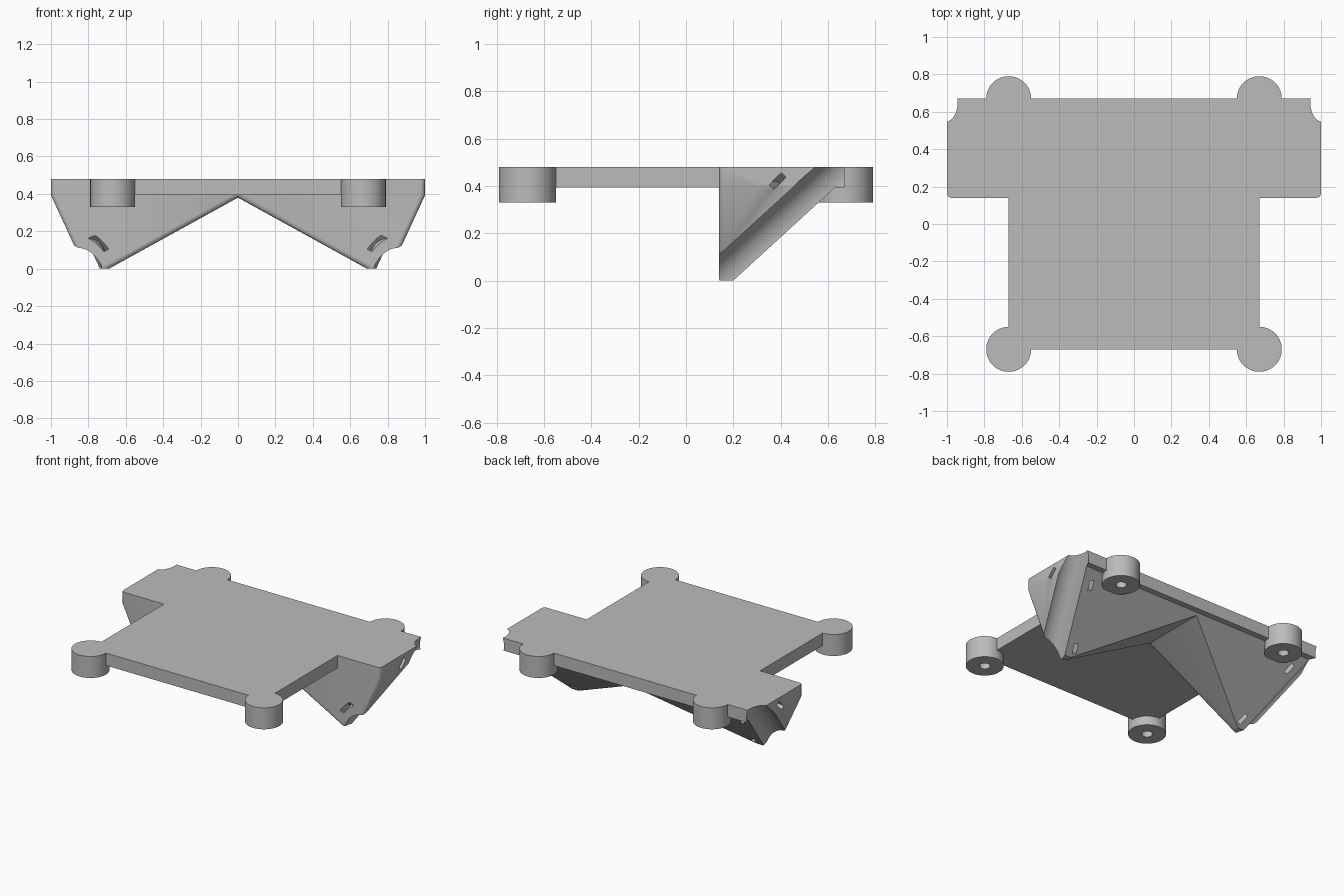
import bpy, bmesh, math
from mathutils import Vector, Matrix

cube = bpy.data.objects.get("Cube")
if cube:
    bpy.data.objects.remove(cube, do_unlink=True)

grey = bpy.data.materials.new("plain_grey")
grey.use_nodes = True
COLOUR = (0.5, 0.5, 0.5, 1)
grey.diffuse_color = COLOUR
grey.node_tree.nodes["Principled BSDF"].inputs["Base Color"].default_value = COLOUR

TOP, PLATE, POST = 0.48, 0.393, 0.33
FRONT, BACK = 0.14, 0.67
SLOPE = 0.915
AXIS = Vector((0.42, 1, SLOPE))            # direction of the tube groove
START = Vector((0.822, FRONT, -0.025))     # groove centre in the front plane


def add(name, bm):
    bmesh.ops.recalc_face_normals(bm, faces=bm.faces)
    mesh = bpy.data.meshes.new(name)
    bm.to_mesh(mesh)
    bm.free()
    mesh.materials.append(grey)
    ob = bpy.data.objects.new(name, mesh)
    bpy.context.collection.objects.link(ob)
    return ob


def box(name, x, y0, y1, z0, z1):
    bm = bmesh.new()
    bmesh.ops.create_cube(bm, size=1)
    for v in bm.verts:
        v.co = (v.co.x * 2 * x, y1 if v.co.y > 0 else y0, z1 if v.co.z > 0 else z0)
    return add(name, bm)


def tube(name, centre, axis, length, outer, inner=0, sides=64):
    """Cylinder, or ring when inner is given, around an axis."""
    bm = bmesh.new()
    steps = [2 * math.pi * i / sides for i in range(sides)]

    def ring(r, z):
        return [bm.verts.new((r * math.cos(a), r * math.sin(a), z)) for a in steps]
    h = length / 2
    loops = [ring(outer, -h), ring(outer, h)]
    if inner:
        loops += [ring(inner, h), ring(inner, -h)]
        pairs = [(i, (i + 1) % 4) for i in range(4)]
    else:
        pairs = [(0, 1)]
        for loop in loops:
            bm.faces.new(loop)
    for a, b in pairs:
        for i in range(sides):
            j = (i + 1) % sides
            bm.faces.new((loops[a][i], loops[a][j], loops[b][j], loops[b][i]))
    turn = Vector(axis).to_track_quat('Z', 'Y').to_matrix().to_4x4()
    bm.transform(Matrix.Translation(centre) @ turn)
    return add(name, bm)


def combine(target, other, operation):
    mod = target.modifiers.new(other.name, 'BOOLEAN')
    mod.operation, mod.solver, mod.object = operation, 'EXACT', other
    bpy.context.view_layer.objects.active = target
    bpy.ops.object.modifier_apply(modifier=mod.name)
    bpy.data.objects.remove(other, do_unlink=True)


# Twin-legged bracket: front profile extruded back, trimmed by a sloping plane
half = [(1, TOP), (1, PLATE), (0.819, 0), (0.69, 0)]
profile = half + [(0, 0.38)] + [(-x, z) for x, z in reversed(half)]
bm = bmesh.new()
face = bm.faces.new([bm.verts.new((x, FRONT, z)) for x, z in profile])
out = bmesh.ops.extrude_face_region(bm, geom=[face])
for v in out["geom"]:
    if isinstance(v, bmesh.types.BMVert):
        v.co.y = BACK
bmesh.ops.recalc_face_normals(bm, faces=bm.faces)
bmesh.ops.bisect_plane(bm, geom=bm.verts[:] + bm.edges[:] + bm.faces[:],
                       plane_co=(0, 0.2, 0), plane_no=(0, SLOPE, -1), clear_outer=True)
bmesh.ops.holes_fill(bm, edges=[e for e in bm.edges if e.is_boundary], sides=0)
# Round the front outline, leaving the top and the feet sharp
rim = [e for e in bm.edges
       if all(abs(v.co.y - FRONT) < 1e-4 for v in e.verts)
       and abs(e.verts[0].co.z - e.verts[1].co.z) > 0.01]
bmesh.ops.bevel(bm, geom=rim, offset=0.025, segments=5, profile=0.5, affect='EDGES')
mount = add("mount_plate", bm)

# Deck
combine(mount, box("wide_deck", 1, 0.3, BACK, PLATE, TOP), 'UNION')
combine(mount, box("main_deck", 0.67, -0.67, 0.5, PLATE, TOP), 'UNION')

# Tube grooves and curved strap slots on both legs
for s in (-1, 1):
    flip = Vector((s, 1, 1))
    axis = AXIS * flip
    centre = (START + AXIS * 0.3) * flip
    combine(mount, tube("groove_cutter", centre, axis, 2.4, 0.1, sides=96), 'DIFFERENCE')
    for t in (0.056, 0.362):
        spot = (START + AXIS * t) * flip
        combine(mount, tube("slot_cutter", spot, axis, 0.07, 0.178, 0.15, 96), 'DIFFERENCE')

# Corner posts with blind screw holes underneath
for x in (-0.67, 0.67):
    for y in (-0.67, 0.67):
        post = tube("corner_post", (x, y, (TOP + POST) / 2), (0, 0, 1), TOP - POST, 0.12)
        combine(mount, post, 'UNION')
        hole = tube("hole_cutter", (x, y, POST), (0, 0, 1), 0.2, 0.035, sides=32)
        combine(mount, hole, 'DIFFERENCE')

bpy.ops.object.select_all(action='DESELECT')
mount.select_set(True)
bpy.context.view_layer.objects.active = mount
bpy.ops.object.shade_smooth_by_angle(angle=math.radians(25))
